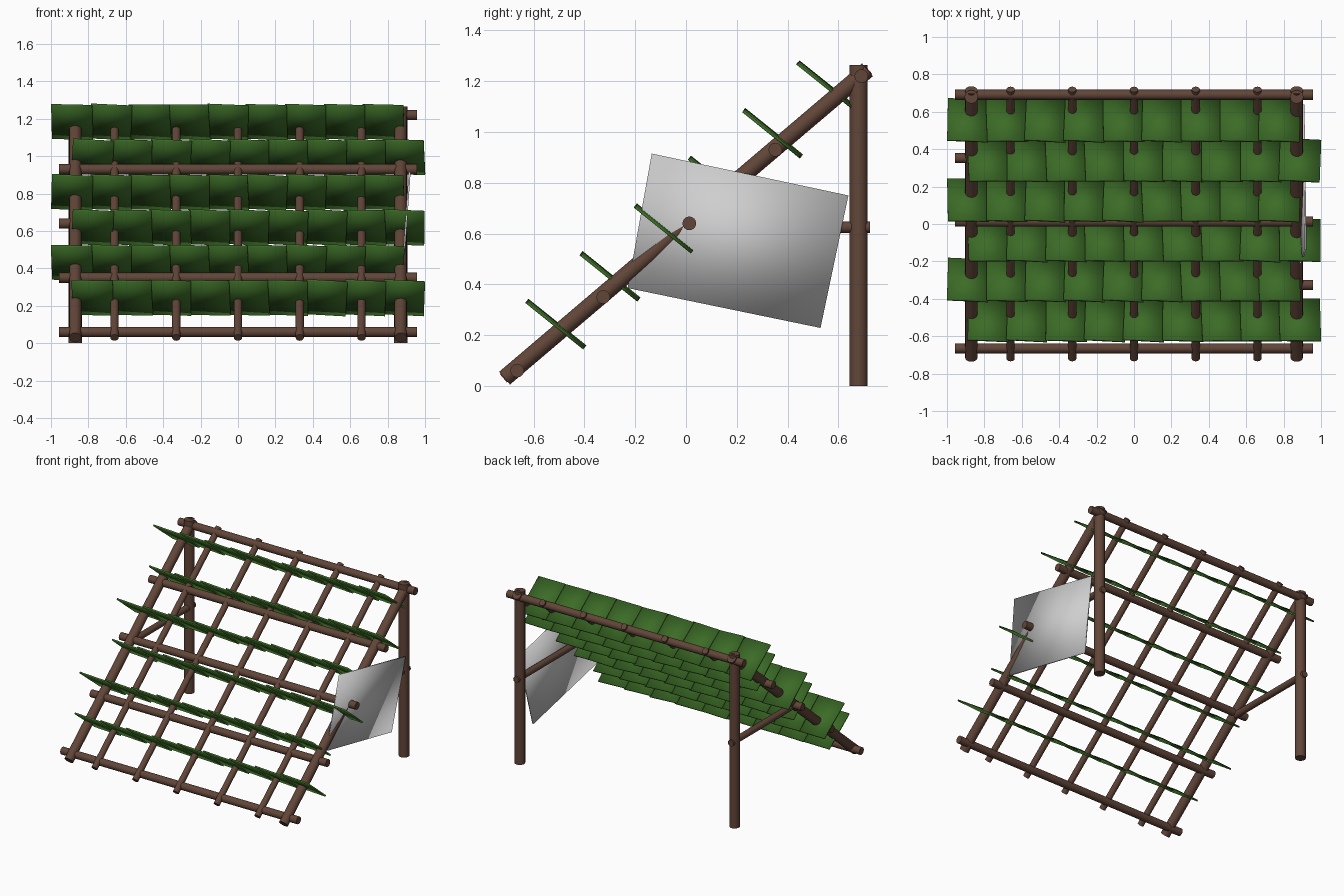
import bpy, bmesh, math, random
from mathutils import Vector, Matrix

random.seed(4)
if "Cube" in bpy.data.objects:
    bpy.data.objects.remove(bpy.data.objects["Cube"], do_unlink=True)


def material(name, colour):
    m = bpy.data.materials.new(name)
    m.use_nodes = True
    m.diffuse_color = (*colour, 1)
    bsdf = m.node_tree.nodes["Principled BSDF"]
    bsdf.inputs["Base Color"].default_value = (*colour, 1)
    bsdf.inputs["Roughness"].default_value = 0.9
    return m


wood = material("brown wood", (0.12, 0.06, 0.04))
leaf = material("leaf green", (0.045, 0.15, 0.02))
cloth = material("pale cloth", (0.62, 0.62, 0.62))


def finish(name, bm, mat):
    mesh = bpy.data.meshes.new(name)
    bmesh.ops.recalc_face_normals(bm, faces=bm.faces[:])
    bm.to_mesh(mesh)
    bm.free()
    mesh.materials.append(mat)
    mesh.polygons.foreach_set("use_smooth", [True] * len(mesh.polygons))
    obj = bpy.data.objects.new(name, mesh)
    bpy.context.scene.collection.objects.link(obj)
    return obj


def pole(name, start, end, radius):
    """Round pole with crisp flat ends between two points."""
    a, b = Vector(start), Vector(end)
    axis = b - a
    place = Matrix.Translation((a + b) / 2) @ axis.to_track_quat('Z', 'Y').to_matrix().to_4x4()
    bm = bmesh.new()
    bmesh.ops.create_cone(bm, cap_ends=True, segments=16, radius1=radius,
                          radius2=radius, depth=axis.length, matrix=place)
    for e in bm.edges:
        e.smooth = e.calc_face_angle(0) < math.radians(40)
    return finish(name, bm, wood)


# Posts, main rafters and horizontal braces on both sides
for side, x in (("left", 0.87), ("right", -0.87)):
    pole(side + "_post", (x, 0.68, 0), (x, 0.68, 1.265), 0.036)
    pole(side + "_main_rafter", (x, -0.715, 0.03), (x, 0.715, 1.245), 0.033)
    pole(side + "_brace", (x, -0.02, 0.625), (x, 0.725, 0.625), 0.023)

# Thin rafters
for i, x in enumerate((-0.66, -0.33, 0, 0.33, 0.66)):
    pole(f"thin_rafter_{i + 1}", (x, -0.72, 0.03), (x, 0.72, 1.245), 0.022)

# Cross beams climbing the slope
for i in range(5):
    y, z = -0.665 + 0.339 * i, 0.06 + 0.29 * i
    pole(f"cross_beam_{i + 1}", (-0.957, y, z), (0.957, y, z), 0.027)

# Rows of leaf shingles, each row shifted sideways in turn
down = Vector((0, 0.78, -0.626)).normalized()
across = Vector((1, 0, 0))
normal = across.cross(down)
slope = Matrix((across, down, normal)).transposed().to_4x4()
TILES, PITCH = 9, 0.208
for row in range(6):
    centre = Vector((0.055 if row % 2 == 0 else -0.055,
                     -0.513 + 0.2135 * row, 0.243 + 0.188 * row))
    bm = bmesh.new()
    for k in range(TILES):
        offset = across * PITCH * (k - (TILES - 1) / 2)
        turn = Matrix.Rotation(math.radians(random.uniform(-2.5, 2.5)), 4, 'Z')
        roll = Matrix.Rotation(math.radians(2.5), 4, 'Y')
        size = Matrix.Diagonal((PITCH + 0.012, 0.285, 0.011, 1))
        bmesh.ops.create_cube(bm, size=1, matrix=Matrix.Translation(centre + offset)
                              @ slope @ turn @ roll @ size)
    finish(f"leaf_row_{row + 1}", bm, leaf)

# Slightly leaning cloth sheet on one side, softly shaded
bm = bmesh.new()
corners = ((-0.135, 0.915), (0.64, 0.75), (0.53, 0.228), (-0.23, 0.385))
layers = []
for shift in (-0.005, 0.005):
    layers.append([bm.verts.new((0.9 + 0.07 * (z - 0.66) + shift, y, z)) for y, z in corners])
    bm.faces.new(layers[-1])
for i in range(4):
    j = (i + 1) % 4
    bm.faces.new((layers[0][i], layers[0][j], layers[1][j], layers[1][i]))
finish("side_cloth", bm, cloth)
